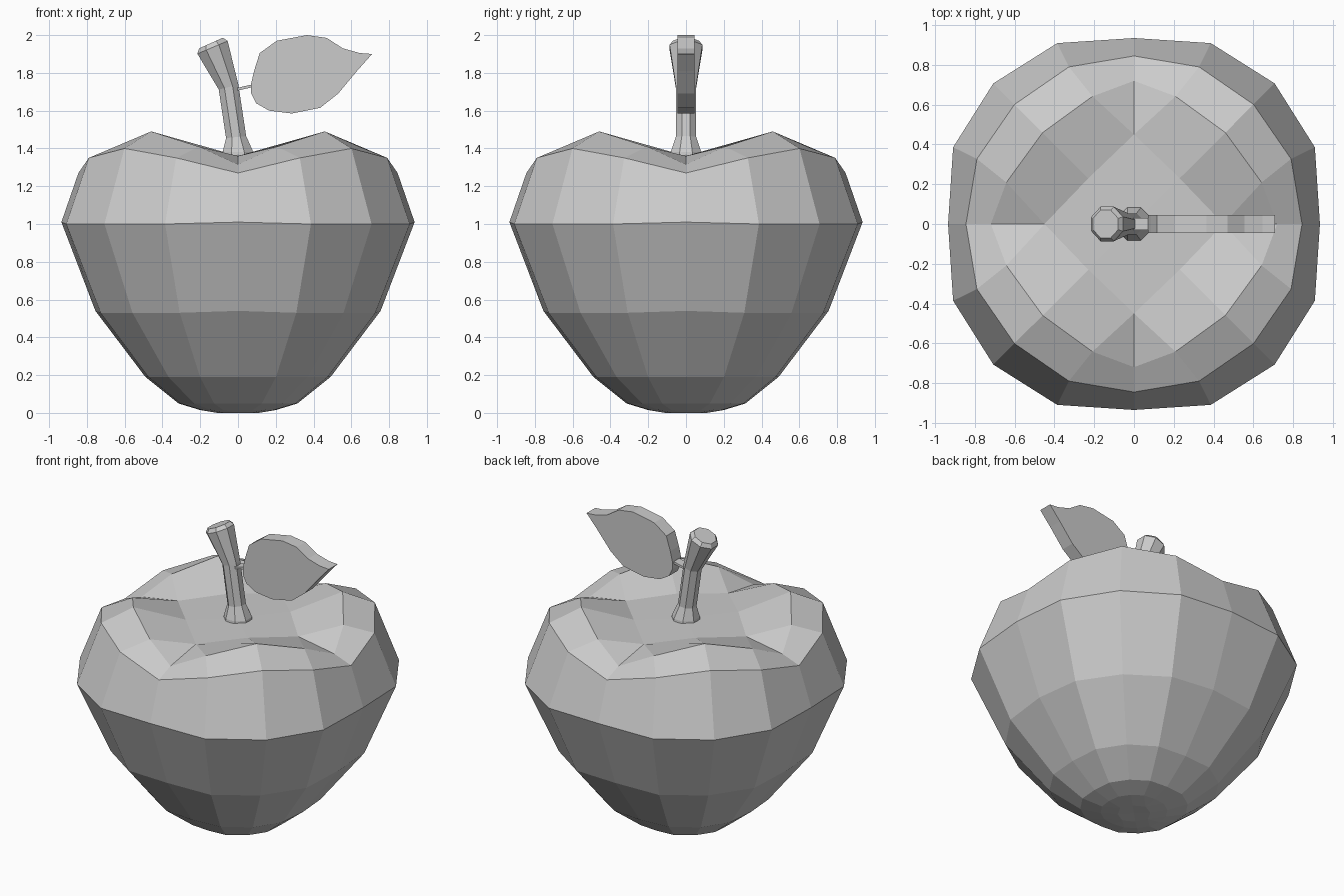
import bpy, bmesh, math
from mathutils import Vector

if "Cube" in bpy.data.objects:
    bpy.data.objects.remove(bpy.data.objects["Cube"])

grey = bpy.data.materials.new("plain_grey")
grey.diffuse_color = (0.6, 0.6, 0.6, 1)
grey.use_nodes = True
grey.node_tree.nodes["Principled BSDF"].inputs["Base Color"].default_value = grey.diffuse_color


def finish(name, bm):
    bmesh.ops.recalc_face_normals(bm, faces=bm.faces[:])
    mesh = bpy.data.meshes.new(name)
    bm.to_mesh(mesh)
    bm.free()
    mesh.materials.append(grey)
    ob = bpy.data.objects.new(name, mesh)
    bpy.context.collection.objects.link(ob)
    return ob


def bridge(bm, a, b):
    n = len(a)
    for i in range(n):
        bm.faces.new((a[i], a[(i + 1) % n], b[(i + 1) % n], b[i]))


# --- apple body: 16-sided rings that repeat every quarter turn ---
# each ring: angle of the in-between point, then (radius, height)
# on the axis, in between, and on the diagonal
RINGS = [
    (22.5, (0.20, 0.015), (0.205, 0.015), (0.205, 0.015)),
    (22.5, (0.315, 0.05), (0.33, 0.05), (0.33, 0.05)),
    (23, (0.49, 0.19), (0.515, 0.19), (0.52, 0.19)),
    (23, (0.755, 0.54), (0.79, 0.53), (0.79, 0.53)),
    (23, (0.935, 1.01), (0.988, 1.00), (1.00, 1.00)),
    (22.5, (0.845, 1.27), (0.855, 1.35), (0.85, 1.40)),
    (18, (0.72, 1.315), (0.675, 1.41), (0.65, 1.49)),
]


def polar(bm, r, deg, z):
    a = math.radians(deg)
    return bm.verts.new((r * math.cos(a), r * math.sin(a), z))


def apple_ring(bm, mid, axis, between, diag):
    ring = []
    for q in range(0, 360, 90):
        for (r, z), d in ((axis, 0), (between, mid), (diag, 45), (between, 90 - mid)):
            ring.append(polar(bm, r, q + d, z))
    return ring


def cap(bm, outer, axis, diag, centre_z):
    """Close a 16-sided ring with a 4 x 4 patch whose corners lie on the axes."""
    inner = [polar(bm, *((axis, diag)[j % 2][0], 45 * j, (axis, diag)[j % 2][1]))
             for j in range(8)]
    c = bm.verts.new((0, 0, centre_z))
    for i in range(4):
        o, n = 4 * i, 2 * i
        ax, dg, nx = inner[n], inner[n + 1], inner[(n + 2) % 8]
        bm.faces.new((ax, outer[o], outer[o + 1]))
        bm.faces.new((ax, outer[o - 1], outer[o]))
        bm.faces.new((ax, outer[o + 1], outer[o + 2], dg))
        bm.faces.new((dg, outer[o + 2], outer[o + 3], nx))
        bm.faces.new((c, inner[n - 1], ax, dg))


bm = bmesh.new()
rings = [apple_ring(bm, *r) for r in RINGS]
for lo, hi in zip(rings, rings[1:]):
    bridge(bm, lo, hi)
cap(bm, rings[0], (0.11, 0.0), (0.10, 0.0), 0.005)
cap(bm, rings[-1], (0.45, 1.36), (0.325, 1.38), 1.365)
finish("apple_body", bm)

# --- stem: eight-sided sections (x, z, radius, lean) ---
SECTIONS = [(0, 1.36, 0.09, 0), (0, 1.38, 0.088, 0), (-0.01, 1.46, 0.058, 0.1),
            (-0.05, 1.725, 0.058, 0.25), (-0.135, 1.935, 0.094, 0.4),
            (-0.143, 1.958, 0.075, 0.42)]
bm = bmesh.new()
loops = []
for x, z, r, lean in SECTIONS:
    loop = []
    for k in range(8):
        a = math.radians(45 * k + 22.5)
        u, v = r * math.cos(a), r * math.sin(a)
        loop.append(bm.verts.new((x + u * math.cos(lean), v, z + u * math.sin(lean))))
    loops.append(loop)
for lo, hi in zip(loops, loops[1:]):
    bridge(bm, lo, hi)
bm.faces.new(loops[0])
bm.faces.new(loops[-1])
finish("stem", bm)


# --- leaf and its stalk: outlines in the front plane, given a thickness ---
def plate(name, outline, half):
    bm = bmesh.new()
    front = [bm.verts.new((x, -half, z)) for x, z in outline]
    back = [bm.verts.new((x, half, z)) for x, z in outline]
    bm.faces.new(front)
    bm.faces.new(back)
    bridge(bm, front, back)
    return finish(name, bm)


plate("leaf", [(0.07, 1.745), (0.07, 1.69), (0.095, 1.64), (0.165, 1.60), (0.285, 1.585),
               (0.435, 1.615), (0.53, 1.69), (0.63, 1.81), (0.71, 1.90), (0.645, 1.905),
               (0.555, 1.93), (0.47, 1.985), (0.365, 2.0), (0.205, 1.97),
               (0.115, 1.905), (0.085, 1.81)], 0.046)
plate("leaf_stalk", [(-0.03, 1.70), (0.08, 1.725), (0.08, 1.74), (-0.03, 1.715)], 0.03)
